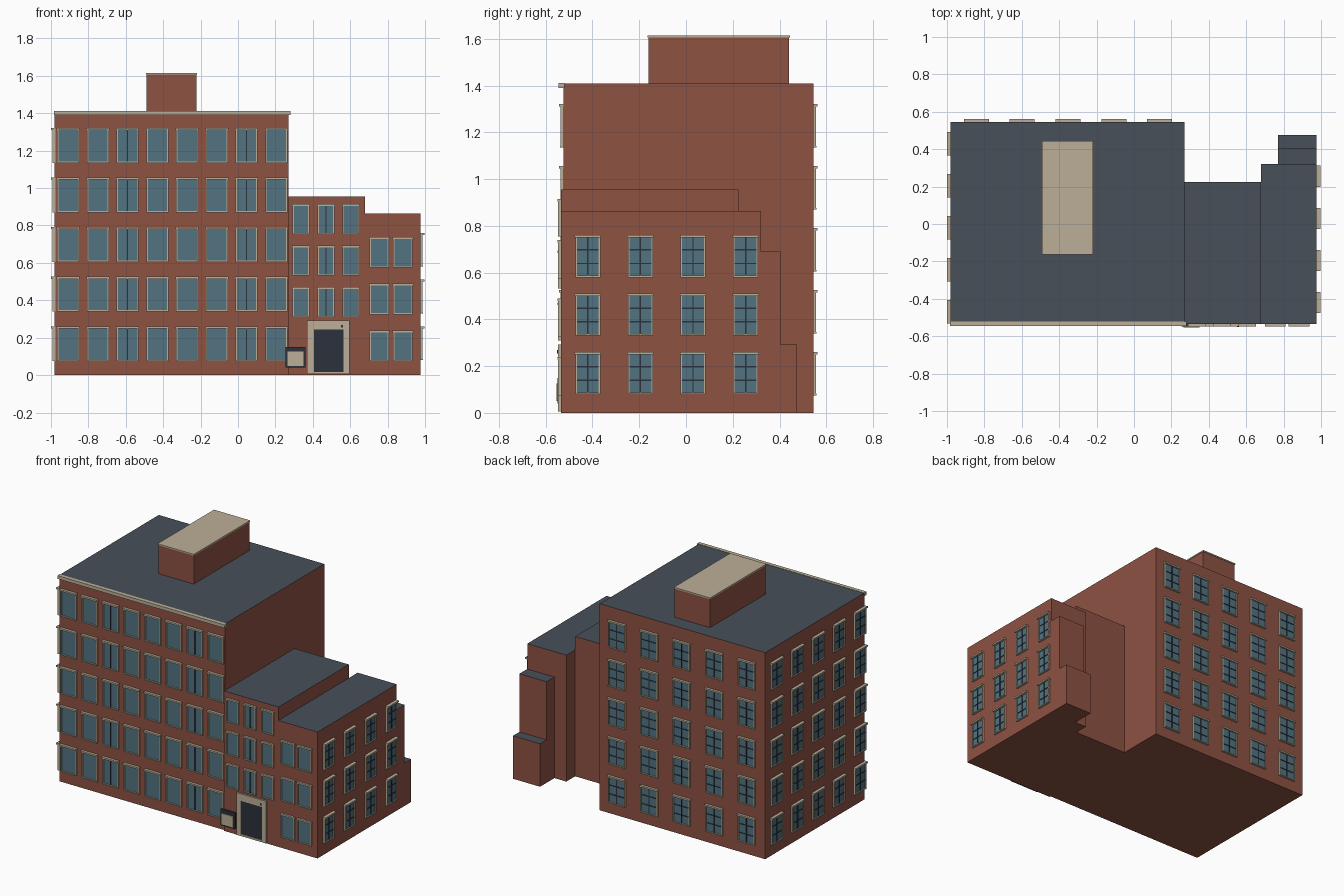
import bpy, bmesh
from mathutils import Matrix, Vector

if "Cube" in bpy.data.objects:
    bpy.data.objects.remove(bpy.data.objects["Cube"])


def mat(name, rgb):
    m = bpy.data.materials.new(name)
    m.diffuse_color = (*rgb, 1)
    m.use_nodes = True
    m.node_tree.nodes["Principled BSDF"].inputs["Base Color"].default_value = m.diffuse_color
    return m


BRICK, ROOF, CREAM, GLASS, DARK = range(5)
MATS = [mat("brick", (0.27, 0.085, 0.055)), mat("roof_slate", (0.065, 0.08, 0.1)),
        mat("cream_stone", (0.5, 0.43, 0.31)), mat("glass", (0.085, 0.17, 0.22)),
        mat("dark_metal", (0.025, 0.032, 0.045))]


def add_box(bm, lo, hi, m, top=None):
    lo, hi = Vector(lo), Vector(hi)
    size = hi - lo
    M = Matrix.Translation((lo + hi) / 2) @ Matrix.Diagonal((*size, 1))
    verts = bmesh.ops.create_cube(bm, size=1, matrix=M)["verts"]
    for f in {f for v in verts for f in v.link_faces}:
        f.normal_update()
        f.material_index = top if top is not None and f.normal.z > 0.5 else m


def finish(bm, name, matrix=None):
    if matrix:
        bm.transform(matrix)
    me = bpy.data.meshes.new(name)
    bm.to_mesh(me)
    bm.free()
    for m in MATS:
        me.materials.append(m)
    ob = bpy.data.objects.new(name, me)
    bpy.context.collection.objects.link(ob)
    return ob


def block(name, lo, hi, m=BRICK, top=None):
    bm = bmesh.new()
    add_box(bm, lo, hi, m, top)
    return finish(bm, name)


def wall_matrix(normal, dist):
    """Local x runs along the wall (world x or y), local -y points out of it."""
    n = Vector(normal)
    along = Vector((abs(n.y), abs(n.x), 0))
    return Matrix(((along.x, -n.x, 0, n.x * dist), (along.y, -n.y, 0, n.y * dist),
                   (0, 0, 1, 0), (0, 0, 0, 1)))


def windows(name, normal, dist, cols, rows, w, split, bars=0, hood=0.018):
    bm = bmesh.new()
    t = 0.007
    for i, c in enumerate(cols):
        a, b = c - w / 2, c + w / 2
        for z0, z1 in rows:
            add_box(bm, (a + t, -0.006, z0 + t), (b - t, 0.005, z1 - t), GLASS)
            # frame: jambs, sill and projecting hood
            for x in (a, b - t):
                add_box(bm, (x, -0.012, z0), (x + t, 0.005, z1), CREAM)
            add_box(bm, (a, -0.013, z0), (b, 0.005, z0 + t), CREAM)
            add_box(bm, (a - 0.003, -hood, z1 - t), (b + 0.003, 0.005, z1 + 0.004), CREAM)
            # glazing bars
            if i in split:
                add_box(bm, (c - 0.003, -0.01, z0 + t), (c + 0.003, 0, z1 - t), DARK)
            for k in range(bars):
                z = z0 + (z1 - z0) * (k + 1) / (bars + 1)
                add_box(bm, (a + t, -0.009, z - 0.003), (b - t, 0, z + 0.003), DARK)
    M = wall_matrix(normal, dist)
    flip = M.to_3x3().determinant() < 0
    bm.transform(M)
    if flip:
        bmesh.ops.reverse_faces(bm, faces=bm.faces[:])
    return finish(bm, name)


# Brick masses
block("main_block", (-0.98, -0.525, 0), (0.27, 0.545, 1.41), top=ROOF)
block("middle_wing", (0.27, -0.535, 0), (0.68, 0.225, 0.955), top=ROOF)
block("right_wing", (0.68, -0.535, 0), (0.975, 0.32, 0.863), top=ROOF)
block("rear_step_upper", (0.77, 0.32, 0), (0.975, 0.405, 0.69), top=ROOF)
block("rear_step_lower", (0.77, 0.405, 0), (0.975, 0.475, 0.293), top=ROOF)

# Rooftop house and cornice
block("rooftop_house", (-0.49, -0.16, 1.41), (-0.222, 0.44, 1.606))
block("rooftop_cap", (-0.493, -0.164, 1.606), (-0.219, 0.444, 1.615), CREAM)
block("front_cornice", (-0.983, -0.545, 1.39), (0.28, -0.52, 1.412), CREAM)

# Window grids
five = [(0.075 + 0.265 * k, 0.257 + 0.265 * k) for k in range(5)]
three = [(0.08 + 0.25 * k, 0.257 + 0.25 * k) for k in range(3)]
windows("main_front_windows", (0, -1, 0), 0.525,
        [-0.908 + 0.159 * i for i in range(8)], five, 0.117, {2, 6})
windows("middle_front_windows", (0, -1, 0), 0.535, [0.337, 0.471, 0.603],
        [(0.31 + 0.222 * k, 0.468 + 0.222 * k) for k in range(3)], 0.09, {1}, hood=0.014)
windows("right_front_windows", (0, -1, 0), 0.535, [0.755, 0.882],
        [(0.075 + 0.25 * k, 0.235 + 0.25 * k) for k in range(3)], 0.104, set(), hood=0.014)
windows("right_side_windows", (1, 0, 0), 0.975,
        [-0.42 + 0.225 * i for i in range(4)], three, 0.107, range(4), 2, 0.022)
windows("left_side_windows", (-1, 0, 0), 0.98,
        [-0.47 + 0.225 * i for i in range(5)], five, 0.12, range(5), 2, 0.02)
windows("back_windows", (0, 1, 0), 0.545,
        [-0.843 + 0.245 * i for i in range(5)], five, 0.128, range(5), 2, 0.017)

# Entrance: stone surround with dark door
bm = bmesh.new()
for lo, hi in (((0.37, 0.005), (0.405, 0.293)), ((0.565, 0.005), (0.595, 0.293)),
               ((0.405, 0.245), (0.565, 0.293)), ((0.405, 0.005), (0.565, 0.018))):
    add_box(bm, (lo[0], -0.547, lo[1]), (hi[0], -0.53, hi[1]), CREAM)
finish(bm, "door_surround")
block("entrance_door", (0.405, -0.541, 0.018), (0.565, -0.53, 0.245), DARK)
block("door_intercom", (0.552, -0.551, 0.255), (0.562, -0.545, 0.268), DARK)

# Blank notice board beside the door
block("notice_board_frame", (0.254, -0.549, 0.04), (0.36, -0.52, 0.15), DARK)
block("notice_board_panel", (0.264, -0.553, 0.05), (0.35, -0.54, 0.125), CREAM)
